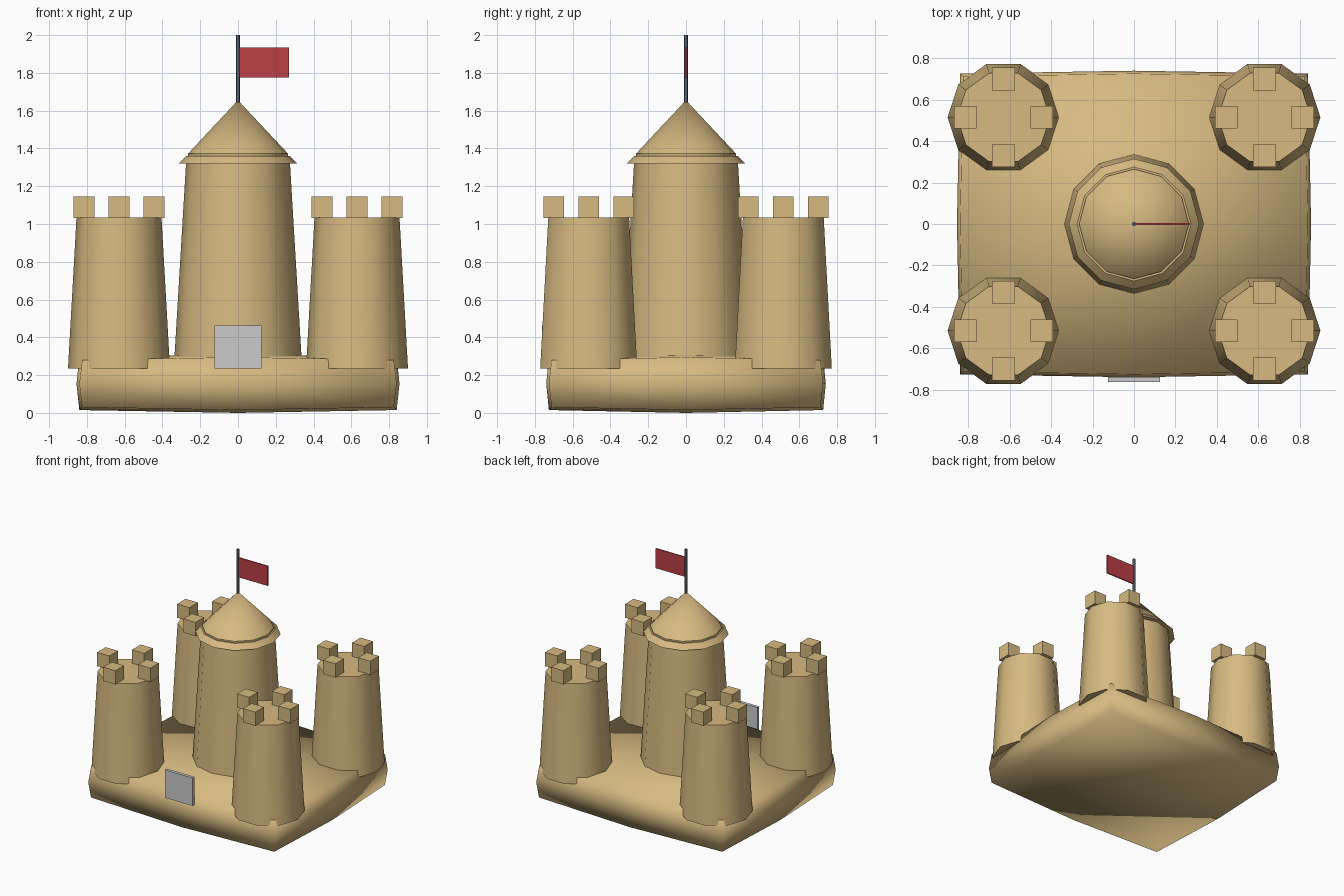
import bpy, bmesh
from math import radians, pi, sin, cos

if "Cube" in bpy.data.objects:
    bpy.data.objects.remove(bpy.data.objects["Cube"])


def material(name, rgb):
    m = bpy.data.materials.new(name)
    m.diffuse_color = (*rgb, 1)
    m.use_nodes = True
    m.node_tree.nodes["Principled BSDF"].inputs["Base Color"].default_value = m.diffuse_color
    return m


SAND = material("sand", (0.68, 0.49, 0.22))
RED = material("flag_red", (0.50, 0.05, 0.06))
STEEL = material("pole_steel", (0.10, 0.12, 0.16))


def finish(name, bm, mat=None, smooth=None):
    bmesh.ops.recalc_face_normals(bm, faces=bm.faces)
    me = bpy.data.meshes.new(name)
    bm.to_mesh(me)
    bm.free()
    ob = bpy.data.objects.new(name, me)
    bpy.context.collection.objects.link(ob)
    if mat:
        me.materials.append(mat)
    if smooth:
        bpy.ops.object.select_all(action='DESELECT')
        ob.select_set(True)
        bpy.context.view_layer.objects.active = ob
        bpy.ops.object.shade_smooth_by_angle(angle=radians(smooth))
    return ob


def lathe(name, sides, profile, center=(0, 0), mat=SAND, smooth=42):
    """Stack rings of (radius, z); radius 0 makes a point."""
    bm = bmesh.new()
    rings = []
    for r, z in profile:
        n = sides if r else 1
        rings.append([bm.verts.new((center[0] + r * cos(2 * pi * i / sides),
                                    center[1] + r * sin(2 * pi * i / sides), z))
                      for i in range(n)])
    for a, b in zip(rings, rings[1:]):
        for i in range(sides):
            j = (i + 1) % sides
            bm.faces.new((a[i], a[j], b[0]) if len(b) == 1 else (a[i], a[j], b[j], b[i]))
    for ring in (rings[0], rings[-1]):
        if len(ring) > 1:
            bm.faces.new(ring)
    return finish(name, bm, mat, smooth)


def box(name, lo, hi, mat=None):
    bm = bmesh.new()
    bmesh.ops.create_cube(bm, size=1)
    for v in bm.verts:
        v.co = [(a + b) / 2 + c * (b - a) for a, b, c in zip(lo, hi, v.co)]
    return finish(name, bm, mat)


# Sand mound: a once-divided box whose face centres bulge outward
bm = bmesh.new()
bmesh.ops.create_cube(bm, size=2)
bmesh.ops.subdivide_edges(bm, edges=bm.edges[:], cuts=1, use_grid_fill=True)
for v in bm.verts:
    x, y, z = (round(c) for c in v.co)
    v.co = (x * (0.825 + 0.015 * (y == 0) + 0.015 * (z == 0)),
            y * (0.712 + 0.014 * (x == 0) + 0.014 * (z == 0)),
            0.155 + z * (0.125 + 0.015 * (x == 0) + 0.015 * (y == 0)))
finish("sand_mound", bm, SAND, 180)

# Corner towers with four merlons each
for sx, side in ((-1, "left"), (1, "right")):
    for sy, end in ((-1, "front"), (1, "back")):
        cx, cy = sx * 0.63, sy * 0.515
        lathe(f"{end}_{side}_tower", 10, [(0.27, 0.235), (0.225, 1.035)], (cx, cy))
        for k, (dx, dy) in enumerate(((1, 0), (0, 1), (-1, 0), (0, -1))):
            mx, my, h = cx + dx * 0.185, cy + dy * 0.185, 0.055
            box(f"{end}_{side}_merlon_{k + 1}", (mx - h, my - h, 1.033),
                (mx + h, my + h, 1.145), SAND)

# Central keep and its pointed roof with a flared eave
lathe("keep", 12, [(0.34, 0.235), (0.275, 1.325)])
lathe("roof_eave", 12, [(0.315, 1.32), (0.275, 1.36)])
lathe("roof_cone", 12, [(0.265, 1.355), (0.265, 1.372), (0, 1.655)])

# Flag on its pole
lathe("flag_pole", 8, [(0.01, 1.62), (0.01, 2.0)], mat=STEEL, smooth=50)
box("flag", (0.0, -0.005, 1.775), (0.27, 0.005, 1.935), RED)

# Door slab
box("door", (-0.125, -0.763, 0.235), (0.125, -0.738, 0.462))
